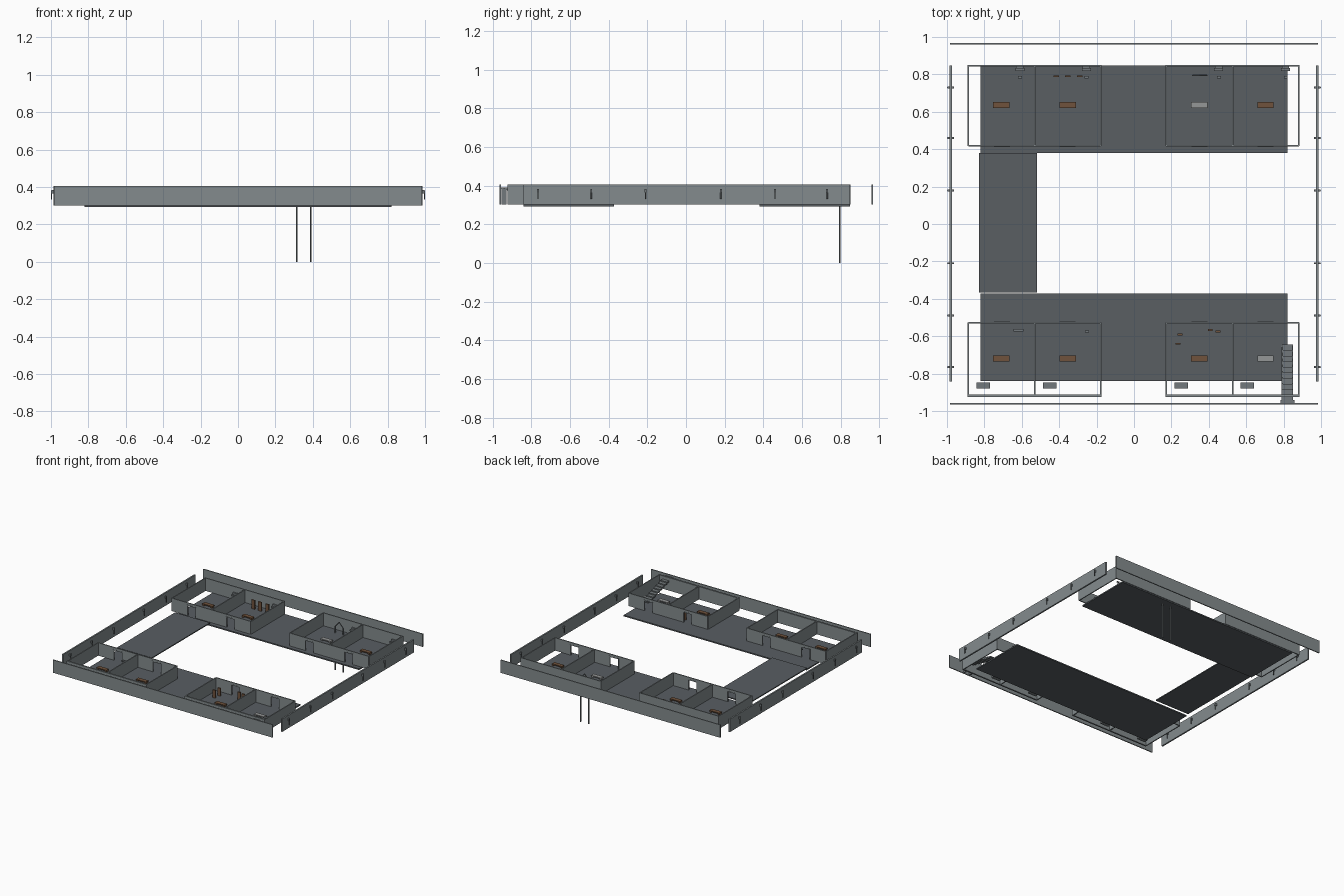
import bpy, bmesh, math
from mathutils import Vector, Matrix

if "Cube" in bpy.data.objects:
    bpy.data.objects.remove(bpy.data.objects["Cube"])

Z0, Z1 = 0.302, 0.406          # wall bottom and top
T = 0.008                      # wall thickness


def material(name, *rgb):
    m = bpy.data.materials.new(name)
    m.diffuse_color = (*rgb, 1)
    m.use_nodes = True
    m.node_tree.nodes["Principled BSDF"].inputs["Base Color"].default_value = m.diffuse_color
    return m


brown = material("brown_wood", 0.16, 0.085, 0.045)
slate = material("wall_slate", 0.23, 0.26, 0.27)
dark = material("floor_slate", 0.10, 0.112, 0.123)
metal = material("metal_grey", 0.17, 0.19, 0.20)
pale = material("pale_grey", 0.30, 0.31, 0.31)


def make(name, boxes=(), bars=(), mat=metal):
    """boxes: (x0,x1,y0,y1,z0,z1); bars: (start, end, radius)."""
    bm = bmesh.new()
    for x0, x1, y0, y1, z0, z1 in boxes:
        m = Matrix.Translation(((x0 + x1) / 2, (y0 + y1) / 2, (z0 + z1) / 2)) @ \
            Matrix.Diagonal((x1 - x0, y1 - y0, z1 - z0, 1))
        bmesh.ops.create_cube(bm, size=1, matrix=m)
    for a, b, r in bars:
        a, b = Vector(a), Vector(b)
        rot = (b - a).to_track_quat('Z', 'Y').to_matrix().to_4x4()
        bmesh.ops.create_cone(bm, cap_ends=True, segments=6, radius1=r, radius2=r,
                              depth=(b - a).length,
                              matrix=Matrix.Translation((a + b) / 2) @ rot)
    me = bpy.data.meshes.new(name)
    bm.to_mesh(me)
    bm.free()
    ob = bpy.data.objects.new(name, me)
    bpy.context.collection.objects.link(ob)
    me.materials.append(mat)
    return ob


# floor slabs
make("back_floor", [(-0.82, 0.82, 0.38, 0.847, 0.292, Z0)], mat=dark)
make("front_floor", [(-0.82, 0.82, -0.84, -0.372, 0.292, Z0)], mat=dark)
make("connecting_floor", [(-0.83, -0.518, -0.365, 0.38, 0.310, 0.318)], mat=dark)

# outer walls
make("front_outer_wall", [(-0.984, 0.984, -0.965, -0.957, Z0, Z1)], mat=slate)
make("back_outer_wall", [(-0.984, 0.984, 0.960, 0.968, Z0, Z1)], mat=slate)
for side, s in (("left", -1), ("right", 1)):
    x = s * 0.98
    make(side + "_outer_wall", [(x - 0.006, x + 0.006, -0.843, 0.847, Z0, Z1)], mat=slate)
    # bracket lamps on both faces of the side walls
    for y in (0.73, 0.46, 0.18, -0.21, -0.49, -0.765):
        bars = []
        for d in (-1, 1):
            o = x + d * 0.016
            bars += [((x, y, 0.385), (o, y, 0.37), 0.003),
                     ((o, y, 0.38), (o, y, 0.332), 0.003)]
        make(side + "_wall_lamp", [(x - 0.018, x + 0.018, y - 0.005, y + 0.005, 0.365, 0.383)], bars)

# cell blocks
CENTRES = (-0.705, -0.355, 0.35, 0.703)
GROUPS = ((-0.885, -0.53, -0.178), (0.172, 0.527, 0.882))


def cell_block(name, y_door, y_rear, rear_t):
    lo, hi = min(y_door, y_rear), max(y_door, y_rear)
    h = T / 2
    for g, xs in enumerate(GROUPS):
        walls = [(x - h, x + h, lo, hi, Z0, Z1) for x in xs]
        walls.append((xs[0] - h, xs[2] + h, y_rear - rear_t / 2, y_rear + rear_t / 2, Z0, Z1))
        frames = []
        for i in (0, 1):
            c = CENTRES[2 * g + i]
            w, top = 0.038, 0.385
            y0, y1 = y_door - h, y_door + h
            # wall with a doorway opening
            walls += [(xs[i], c - w, y0, y1, Z0, Z1), (c + w, xs[i + 1], y0, y1, Z0, Z1),
                      (c - w, c + w, y0, y1, top, Z1)]
            # door frame
            y0, y1 = y0 - 0.001, y1 + 0.001
            frames += [(c - w - 0.005, c - w + 0.002, y0, y1, Z0, top + 0.005),
                       (c + w - 0.002, c + w + 0.005, y0, y1, Z0, top + 0.005),
                       (c - w, c + w, y0, y1, top - 0.002, top + 0.005)]
        make(name + "_cell_walls", walls, mat=slate)
        make(name + "_door_frames", frames, mat=slate)


cell_block("back", 0.418, 0.847, T)
cell_block("front", -0.527, -0.918, 0.012)


# low tables in the cells
def table(cx, cy, mat):
    w, d = 0.044, 0.016
    boxes = [(cx - w, cx + w, cy - d, cy + d, 0.311, 0.319)]
    for sx in (-1, 1):
        x = cx + sx * (w - 0.008)
        boxes.append((x - 0.006, x + 0.006, cy - d + 0.002, cy + d - 0.002, Z0, 0.313))
    make("table", boxes, mat=mat)


for x, b, f in zip((-0.71, -0.355, 0.35, 0.703), (1, 1, 0, 1), (1, 1, 1, 0)):
    table(x, 0.635, brown if b else pale)
    table(x, -0.72, brown if f else pale)

# wall basins and stools in the back cells
for x in (-0.61, -0.255, 0.453, 0.81):
    make("wall_basin", [(x - 0.024, x + 0.024, 0.818, 0.835, 0.335, 0.345),
                        (x - 0.02, x + 0.02, 0.832, 0.845, 0.335, 0.36)])
    make("stool", [(x - 0.009, x + 0.012, 0.778, 0.79, 0.322, 0.327)],
         [((x - 0.006, 0.784, Z0), (x - 0.006, 0.784, 0.324), 0.002),
          ((x + 0.008, 0.784, Z0), (x + 0.008, 0.784, 0.324), 0.002)])

# shelf and stool in the left front cells
make("front_shelf", [(-0.645, -0.592, -0.576, -0.561, 0.335, 0.343)],
     [((-0.64, -0.568, Z0), (-0.64, -0.568, 0.337), 0.003),
      ((-0.597, -0.568, Z0), (-0.597, -0.568, 0.337), 0.003)])
make("front_stool", [(-0.262, -0.24, -0.58, -0.57, Z0, 0.33)])

# low ledges at the rear of the front cells
for x in (-0.805, -0.45, 0.253, 0.606):
    make("rear_ledge", [(x - 0.036, x + 0.036, -0.88, -0.847, Z0, 0.318)])

# upright wooden planks
for x in (-0.415, -0.355, -0.29):
    make("tall_plank", [(x - 0.015, x + 0.015, 0.785, 0.793, Z0, 0.375)], mat=brown)
for x, y in ((0.245, -0.59), (0.235, -0.64), (0.408, -0.567), (0.45, -0.574)):
    make("wood_post", [(x - 0.013, x + 0.013, y - 0.005, y + 0.005, Z0, 0.365)], mat=brown)

# pointed frame with long legs passing through the floor
make("pointed_frame", (), [((0.315, 0.795, 0), (0.315, 0.795, 0.355), 0.005),
                           ((0.388, 0.795, 0), (0.388, 0.795, 0.355), 0.005),
                           ((0.315, 0.795, 0.355), (0.352, 0.795, 0.395), 0.004),
                           ((0.388, 0.795, 0.355), (0.352, 0.795, 0.395), 0.004)])

# staircase rising to the front, with landing and its supports
N = 10
steps, run = [], 0.30 / N
for i in range(N):
    y = -0.645 - i * run
    z = Z0 + (i + 1) * 0.088 / N
    steps.append((0.79, 0.85, y - run, y, max(z - 0.012, Z0), z))
make("stair_steps", steps)
make("stair_landing", [(0.782, 0.858, -0.956, -0.94, 0.384, 0.392)])
make("stair_supports", [(x - 0.004, x + 0.004, -0.953, -0.927, Z0, 0.386) for x in (0.793, 0.847)])
make("stair_stringers", (), [((x, -0.65, Z0 + 0.005), (x, -0.945, 0.386), 0.004) for x in (0.793, 0.847)])
